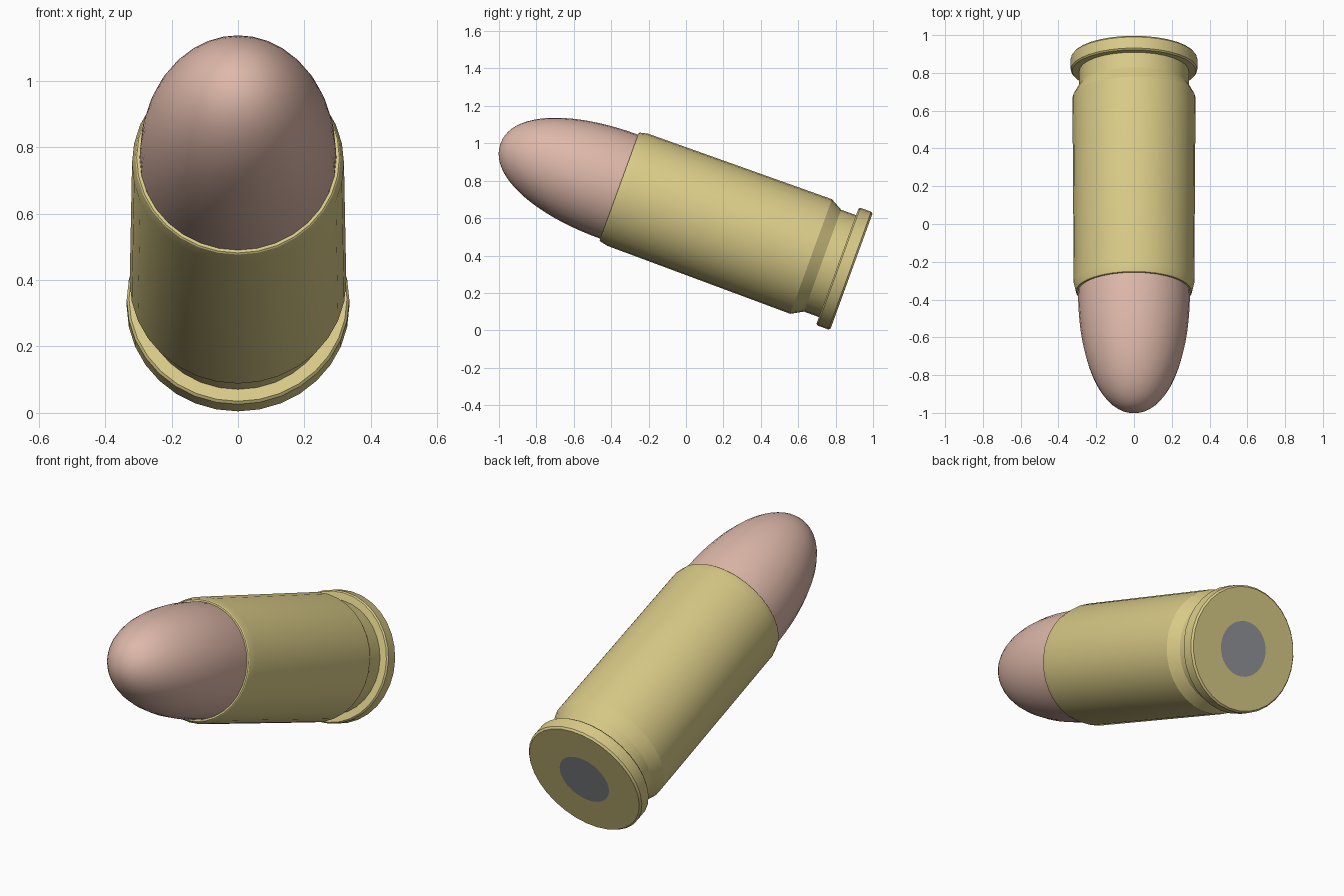
import bpy, bmesh, math
from mathutils import Matrix

if "Cube" in bpy.data.objects:
    bpy.data.objects.remove(bpy.data.objects["Cube"])

SEG = 32
# base centre of the cartridge and 20 degree nose-up tilt
PLACE = Matrix.Translation((0, 0.885, 0.316)) @ Matrix.Rotation(math.radians(70), 4, 'X')


def material(name, rgb):
    m = bpy.data.materials.new(name)
    m.diffuse_color = (*rgb, 1)
    m.use_nodes = True
    m.node_tree.nodes["Principled BSDF"].inputs["Base Color"].default_value = m.diffuse_color
    return m


def lathe(name, profile, mat, sharp):
    """Revolve (radius, height) points about the cartridge axis."""
    bm = bmesh.new()
    rings = []
    for r, h in profile:
        if r < 1e-5:
            rings.append([bm.verts.new((0, 0, h))] * SEG)
        else:
            rings.append([bm.verts.new((r * math.cos(2 * math.pi * i / SEG),
                                        r * math.sin(2 * math.pi * i / SEG), h))
                          for i in range(SEG)])
    for a, b in zip(rings, rings[1:]):
        for i in range(SEG):
            j = (i + 1) % SEG
            bm.faces.new(dict.fromkeys((a[i], a[j], b[j], b[i])))
    bm.transform(PLACE)
    bmesh.ops.recalc_face_normals(bm, faces=bm.faces)
    me = bpy.data.meshes.new(name)
    bm.to_mesh(me)
    bm.free()
    me.materials.append(mat)
    ob = bpy.data.objects.new(name, me)
    bpy.context.collection.objects.link(ob)
    bpy.ops.object.select_all(action='DESELECT')
    ob.select_set(True)
    bpy.context.view_layer.objects.active = ob
    bpy.ops.object.shade_smooth_by_angle(angle=math.radians(sharp))
    return ob


brass = material("brass", (0.70, 0.60, 0.245))
copper = material("pale copper", (0.73, 0.48, 0.40))
steel = material("primer grey", (0.29, 0.30, 0.32))

# brass case: base, rim, extractor groove, tapered wall, rolled mouth
lathe("case", [(0.146, 0.0), (0.326, 0.0), (0.335, 0.010), (0.335, 0.072), (0.328, 0.080),
               (0.290, 0.080), (0.290, 0.165), (0.326, 0.230), (0.319, 1.275),
               (0.309, 1.318), (0.305, 1.322), (0.296, 1.322), (0.294, 1.28)], brass, 20)

# primer disc flush with the base
lathe("primer", [(0, 0.0), (0.146, 0.0), (0.146, 0.03), (0, 0.03)], steel, 30)

# round-nosed bullet seated in the mouth
nose = [(0.296, 1.25)]
N = 20
for k in range(N + 1):
    t = k / N * math.pi / 2
    e = 2 / 2.12
    nose.append((0.296 * max(math.cos(t), 0) ** e if k < N else 0,
                 1.32 + 0.677 * math.sin(t) ** e))
lathe("bullet", nose, copper, 40)
